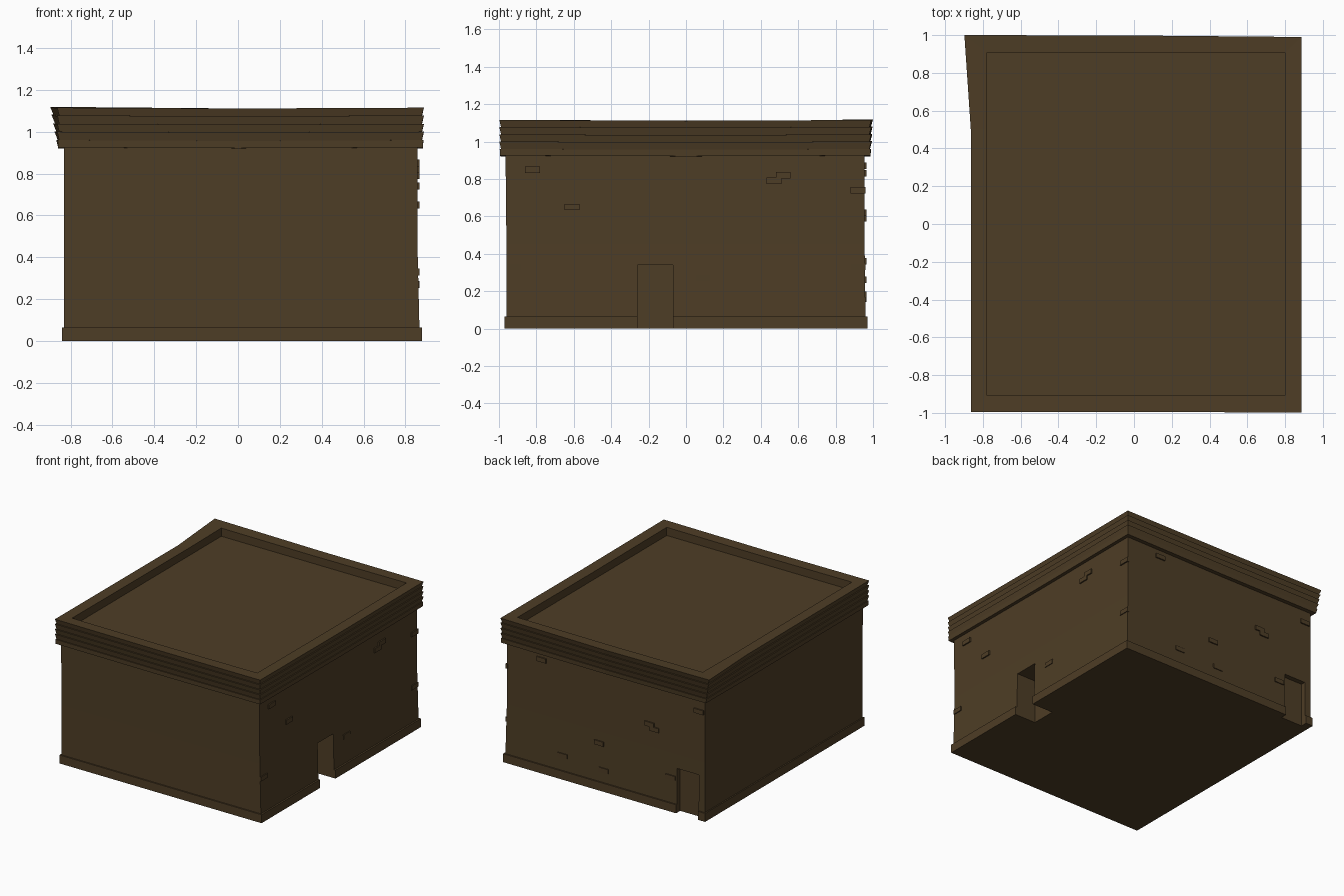
import bpy, bmesh

if "Cube" in bpy.data.objects:
    bpy.data.objects.remove(bpy.data.objects["Cube"])

brown = bpy.data.materials.new("mud_brown")
brown.diffuse_color = (0.076, 0.047, 0.019, 1)
brown.use_nodes = True
brown.node_tree.nodes["Principled BSDF"].inputs["Base Color"].default_value = brown.diffuse_color


def make(name, bm):
    """Turn a bmesh into a named, flat shaded object."""
    bmesh.ops.recalc_face_normals(bm, faces=bm.faces)
    me = bpy.data.meshes.new(name)
    bm.to_mesh(me)
    bm.free()
    me.materials.append(brown)
    ob = bpy.data.objects.new(name, me)
    bpy.context.collection.objects.link(ob)
    return ob


def loft(name, rings):
    """Skin closed rings of points and cap both ends."""
    bm = bmesh.new()
    loops = [[bm.verts.new(p) for p in ring] for ring in rings]
    for a, b in zip(loops, loops[1:]):
        n = len(a)
        for i in range(n):
            j = (i + 1) % n
            bm.faces.new((a[i], a[j], b[j], b[i]))
    bm.faces.new(loops[0][::-1])
    bm.faces.new(loops[-1])
    return make(name, bm)


def rect(x0, x1, y0, y1, z):
    return [(x0, y0, z), (x1, y0, z), (x1, y1, z), (x0, y1, z)]


def box(name, x0, x1, y0, y1, z0, z1):
    return loft(name, [rect(x0, x1, y0, y1, z0), rect(x0, x1, y0, y1, z1)])


# Walls, leaning slightly outward at the foot, and plinth
walls = loft("walls", [rect(-0.832, 0.868, -0.96, 0.96, 0.03),
                       rect(-0.832, 0.858, -0.96, 0.955, 0.45),
                       rect(-0.832, 0.858, -0.965, 0.955, 0.94)])
plinth = box("plinth", -0.842, 0.88, -0.97, 0.97, 0, 0.065)

# Doorways: deep one in the right side, shallow one in the back
cutters = [box("side_door_cutter", 0.70, 1.0, -0.26, -0.07, -0.1, 0.34),
           box("back_door_cutter", -0.78, -0.595, 0.92, 1.1, -0.1, 0.34)]
for part in (walls, plinth):
    for c in cutters:
        mod = part.modifiers.new("doorway", 'BOOLEAN')
        mod.object = c
        mod.operation = 'DIFFERENCE'
        mod.solver = 'EXACT'
for c in cutters:
    c.hide_render = True


# Cornice: stepped courses, one corner flaring outward, sunken roof inside
def course(z, inset, flare):
    x0, x1, y0, y1 = -0.864 + inset, 0.888 - inset, -0.995 + inset, 0.99 - inset
    dip = 0.004
    return [(x0, y0, z), (0, y0, z - dip), (x1, y0 - 0.003, z), (x1, 0, z - dip),
            (x1, y1, z), (0, y1 + 0.008 * flare, z - dip),
            (x0 - 0.034 * flare, y1 + 0.01 * flare, z + 0.004 * flare), (x0, 0.5, z - dip)]


def inner(z, drop):
    x0, x1, y = -0.778, 0.80, 0.908
    d = 0.004 * drop
    return [(x0, -y, z), (0, -y, z - d), (x1, -y, z), (x1, 0, z - d),
            (x1, y, z), (0, y, z - d), (x0, y, z), (x0, 0.5, z - d)]


levels = [0.925, 0.96, 1.0, 1.038, 1.078, 1.115]
rings = []
for i, (lo, hi) in enumerate(zip(levels, levels[1:])):
    rings.append(course(lo, 0.009 if i else 0.004, i / 5))
    rings.append(course(hi, 0.0 if i else 0.002, (i + 1) / 5))
rings += [inner(1.113, 1), inner(1.05, 0)]
loft("cornice_and_roof", rings)

# Slightly raised bricks on the right and back walls
right_bricks = [(0.52, 0.82), (0.47, 0.79), (-0.61, 0.65), (-0.82, 0.85),
                (0.09, 0.27), (-0.92, 0.33), (0.92, 0.33), (0.92, 0.74)]
back_bricks = [(0.56, 0.87), (0.38, 0.18), (0.07, 0.36), (0.03, 0.16),
               (-0.36, 0.62), (-0.40, 0.59), (-0.54, 0.26), (-0.78, 0.83)]
for k, (y, z) in enumerate(right_bricks):
    box(f"right_brick_{k}", 0.85, 0.868, y - 0.04, y + 0.04, z - 0.017, z + 0.017)
for k, (x, z) in enumerate(back_bricks):
    box(f"back_brick_{k}", x - 0.04, x + 0.04, 0.945, 0.965, z - 0.017, z + 0.017)
